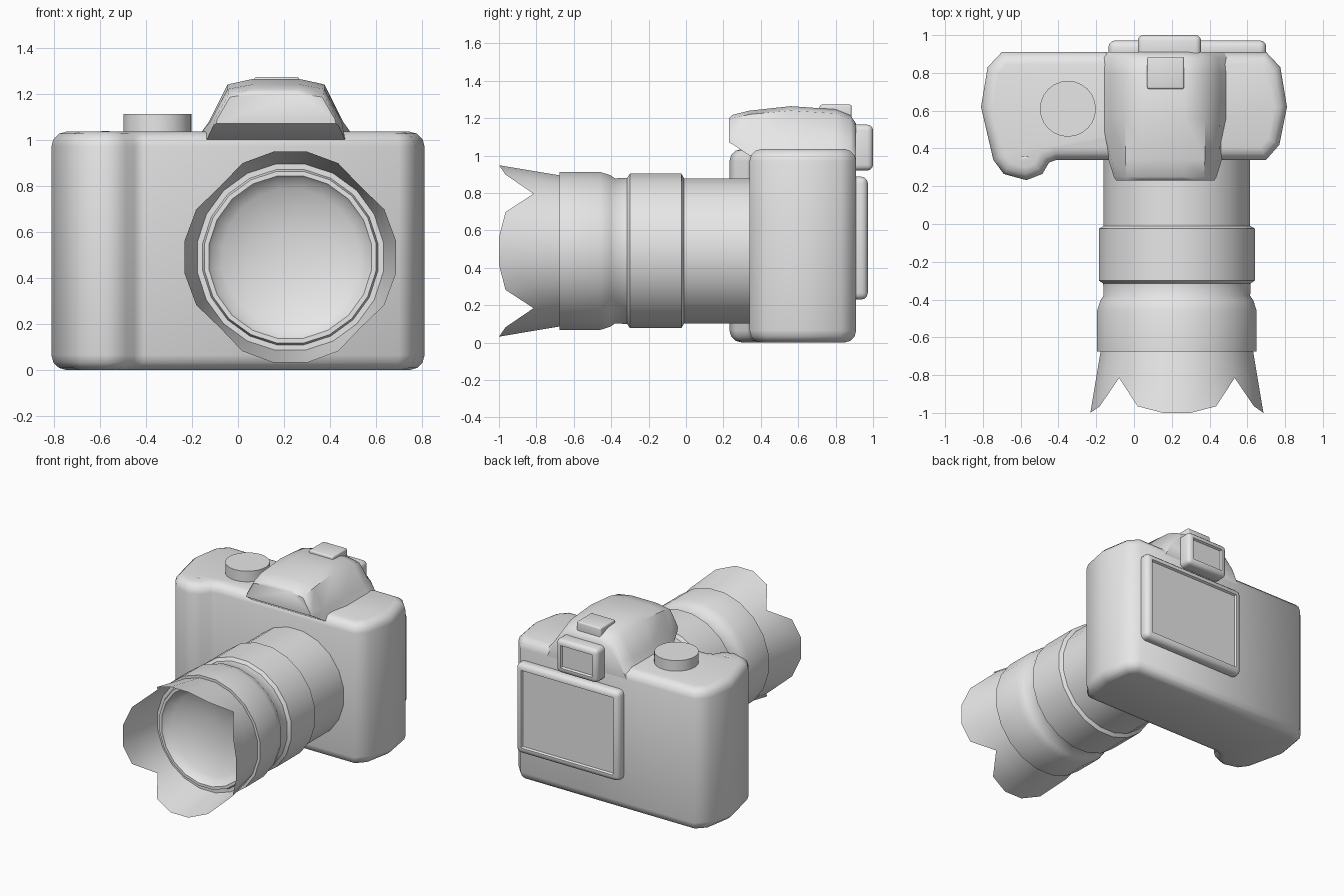
import bpy, bmesh, math
from mathutils import Vector, Matrix

if "Cube" in bpy.data.objects:
    bpy.data.objects.remove(bpy.data.objects["Cube"], do_unlink=True)

GREY = (0.8, 0.8, 0.8, 1)
grey = bpy.data.materials.new("light_grey")
grey.use_nodes = True
grey.diffuse_color = GREY
grey.node_tree.nodes["Principled BSDF"].inputs["Base Color"].default_value = GREY


def finish(name, bm, angle=50, closed=True):
    if closed:
        bmesh.ops.recalc_face_normals(bm, faces=bm.faces[:])
    mesh = bpy.data.meshes.new(name)
    bm.to_mesh(mesh)
    bm.free()
    mesh.materials.append(grey)
    ob = bpy.data.objects.new(name, mesh)
    bpy.context.collection.objects.link(ob)
    bpy.ops.object.select_all(action='DESELECT')
    ob.select_set(True)
    bpy.context.view_layer.objects.active = ob
    bpy.ops.object.shade_smooth_by_angle(angle=math.radians(angle))
    return ob


def loft(rings, caps=True):
    """Skin closed rings of points, optionally capping both ends."""
    bm = bmesh.new()
    loops = [[bm.verts.new(p) for p in ring] for ring in rings]
    n = len(loops[0])
    for a, b in zip(loops, loops[1:]):
        for i in range(n):
            j = (i + 1) % n
            bm.faces.new((a[i], a[j], b[j], b[i]))
    if caps:
        bm.faces.new(loops[0])
        bm.faces.new(loops[-1])
    bmesh.ops.recalc_face_normals(bm, faces=bm.faces[:])
    return bm


def bevel(bm, edges, width, segments=3):
    bmesh.ops.bevel(bm, geom=edges, offset=width, segments=segments,
                    profile=0.5, affect='EDGES', clamp_overlap=True)


def box(name, x, y, z, width, inset=0):
    """Rounded box from ranges, with an optional recessed rear panel."""
    bm = bmesh.new()
    bmesh.ops.create_cube(bm, size=1)
    for v in bm.verts:
        v.co = [r[0] if c < 0 else r[1] for c, r in zip(v.co, (x, y, z))]
    bevel(bm, bm.edges[:], width)
    if inset:
        back = max(bm.faces, key=lambda f: f.normal.y * f.calc_area())
        bmesh.ops.inset_region(bm, faces=[back], thickness=inset, depth=0)
        bmesh.ops.inset_region(bm, faces=[back], thickness=0.01, depth=-0.015)
    return finish(name, bm)


def cylinder(name, centre, radius, height, tilt=0, width=0):
    bm = bmesh.new()
    bmesh.ops.create_cone(bm, cap_ends=True, segments=24, radius1=radius,
                          radius2=radius, depth=height)
    if width:
        bevel(bm, [e for e in bm.edges if e.verts[0].co.z > 0 and e.verts[1].co.z > 0], width, 2)
    bm.transform(Matrix.Translation(centre) @ Matrix.Rotation(tilt, 4, 'X'))
    return finish(name, bm)


# Body with hand grip: plan outline, extruded and rounded at top and bottom
outline = [(-0.70, 0.91), (-0.775, 0.83), (-0.81, 0.62), (-0.745, 0.34), (-0.69, 0.265),
           (-0.57, 0.232), (-0.485, 0.265), (-0.45, 0.325), (-0.41, 0.34),
           (0.70, 0.34), (0.77, 0.42), (0.81, 0.62), (0.775, 0.83), (0.70, 0.91)]
bm = loft([[(x, y, z) for x, y in outline] for z in (0, 1.035)])
bevel(bm, [e for e in bm.edges if abs(e.verts[0].co.z - e.verts[1].co.z) < 0.01], 0.065)
finish("body", bm)

# Viewfinder hump: mirrored half sections lofted from front to back
hump = [
    (0.23, [(0.26, 1.07), (0.255, 1.09), (0.20, 1.185), (0.10, 1.20)]),
    (0.25, [(0.272, 1.06), (0.265, 1.09), (0.205, 1.20), (0.10, 1.218)]),
    (0.34, [(0.30, 1.00), (0.285, 1.08), (0.21, 1.22), (0.10, 1.24)]),
    (0.56, [(0.34, 1.01), (0.29, 1.08), (0.21, 1.24), (0.10, 1.264)]),
    (0.80, [(0.34, 1.01), (0.29, 1.08), (0.205, 1.225), (0.10, 1.247)]),
    (0.88, [(0.335, 1.01), (0.28, 1.08), (0.20, 1.195), (0.10, 1.215)]),
    (0.91, [(0.32, 0.97), (0.27, 1.07), (0.19, 1.15), (0.10, 1.17)]),
]
HX = 0.165
finish("viewfinder_hump", loft([
    [(HX + x, y, z) for x, z in half] + [(HX - x, y, z) for x, z in reversed(half)]
    for y, half in hump]))

# Rear and top fittings
box("eyepiece", (0.02, 0.355), (0.86, 1.0), (0.92, 1.165), 0.03, 0.015)
box("rear_screen", (-0.135, 0.70), (0.87, 0.972), (0.23, 0.887), 0.035, 0.015)
box("accessory_shoe", (0.07, 0.265), (0.715, 0.885), (1.18, 1.272), 0.01)
cylinder("mode_dial", (-0.35, 0.61, 1.06), 0.148, 0.105)
cylinder("shutter_button", (-0.575, 0.31, 1.005), 0.057, 0.045, math.radians(14), 0.012)

# Lens barrel: profile of (radius, y) turned about the lens axis
LX, LZ, SIDES = 0.227, 0.49, 20


def lens_point(i, r, y):
    a = math.radians(9) + math.tau * i / SIDES
    return (LX + r * math.cos(a), y, LZ + r * math.sin(a))


profile = [(0.393, 0.40), (0.393, -0.01), (0.418, -0.025), (0.418, -0.30), (0.395, -0.315),
           (0.393, -0.38), (0.41, -0.405), (0.428, -0.46), (0.428, -0.675), (0.385, -0.675),
           (0.377, -0.70), (0.357, -0.70), (0.342, -0.68), (0.30, -0.655),
           (0.20, -0.62), (0.10, -0.603), (0.02, -0.60)]
finish("lens_barrel", loft([[lens_point(i, r, y) for i in range(SIDES)] for r, y in profile]), 40)

# Petal hood: thin flared sheet whose rim dips between four petals
rim_depth = [-1.0, -0.965, -0.815, -0.965, -1.0]


def hood_ring(t):
    ring = []
    for i in range(SIDES):
        y = -0.67 + t * (rim_depth[i % 5] + 0.67)
        ring.append(lens_point(i, 0.408 + 0.056 * (-0.67 - y) / 0.33, y))
    return ring


finish("lens_hood", loft([hood_ring(t) for t in (0, 0.5, 1)], caps=False), 50, closed=False)
